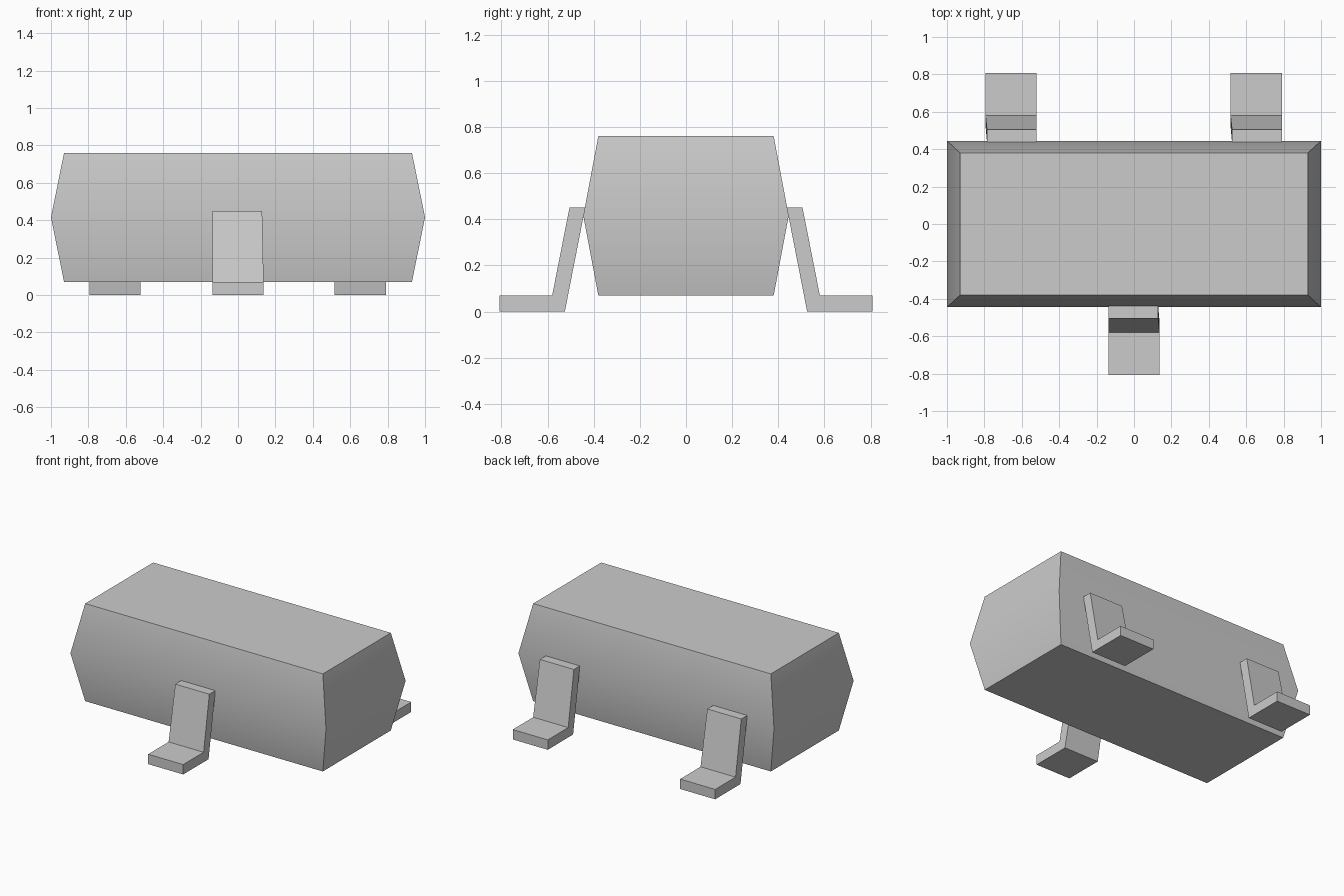
import bpy
import bmesh
import math

cube = bpy.data.objects.get("Cube")
if cube:
    bpy.data.objects.remove(cube, do_unlink=True)

# Single grey material
grey = bpy.data.materials.new("light grey")
grey.use_nodes = True
colour = (0.6, 0.6, 0.6, 1.0)
grey.diffuse_color = colour
grey.node_tree.nodes["Principled BSDF"].inputs["Base Color"].default_value = colour


def loft(name, rings):
    """Skin a stack of matching closed rings, capping both ends."""
    bm = bmesh.new()
    loops = [[bm.verts.new(p) for p in ring] for ring in rings]
    for low, high in zip(loops, loops[1:]):
        for i in range(len(low)):
            j = (i + 1) % len(low)
            bm.faces.new((low[i], low[j], high[j], high[i]))
    bm.faces.new(loops[0])
    bm.faces.new(loops[-1])
    bmesh.ops.recalc_face_normals(bm, faces=bm.faces)
    mesh = bpy.data.meshes.new(name)
    bm.to_mesh(mesh)
    bm.free()
    mesh.materials.append(grey)
    obj = bpy.data.objects.new(name, mesh)
    bpy.context.collection.objects.link(obj)
    return obj


def rectangle(x, y, z):
    return [(-x, -y, z), (x, -y, z), (x, y, z), (-x, y, z)]


# Body: block bulging to a soft ridge at mid height
body = loft("body", [rectangle(0.93, 0.38, 0.07),
                     rectangle(1.0, 0.445, 0.415),
                     rectangle(0.93, 0.38, 0.76)])
bpy.ops.object.select_all(action="DESELECT")
body.select_set(True)
bpy.context.view_layer.objects.active = body
bpy.ops.object.shade_smooth_by_angle(angle=math.radians(30))

# Bent pin: side profile (y, z) swept across its width
PIN = [(-0.505, 0.45), (-0.437, 0.45), (-0.525, 0.0),
       (-0.808, 0.0), (-0.808, 0.07), (-0.58, 0.07)]


def pin(name, x, back):
    left = [(-0.137, y, z) for y, z in PIN]
    # The upper end is very slightly narrower on one side
    right = [(0.137 - 0.008 * (z > 0.4), y, z) for y, z in PIN]
    obj = loft(name, [left, right])
    obj.location.x = x
    obj.rotation_euler.z = math.pi if back else 0.0


pin("front_pin", 0.0, False)
pin("back_right_pin", -0.657, True)
pin("back_left_pin", 0.653, True)
